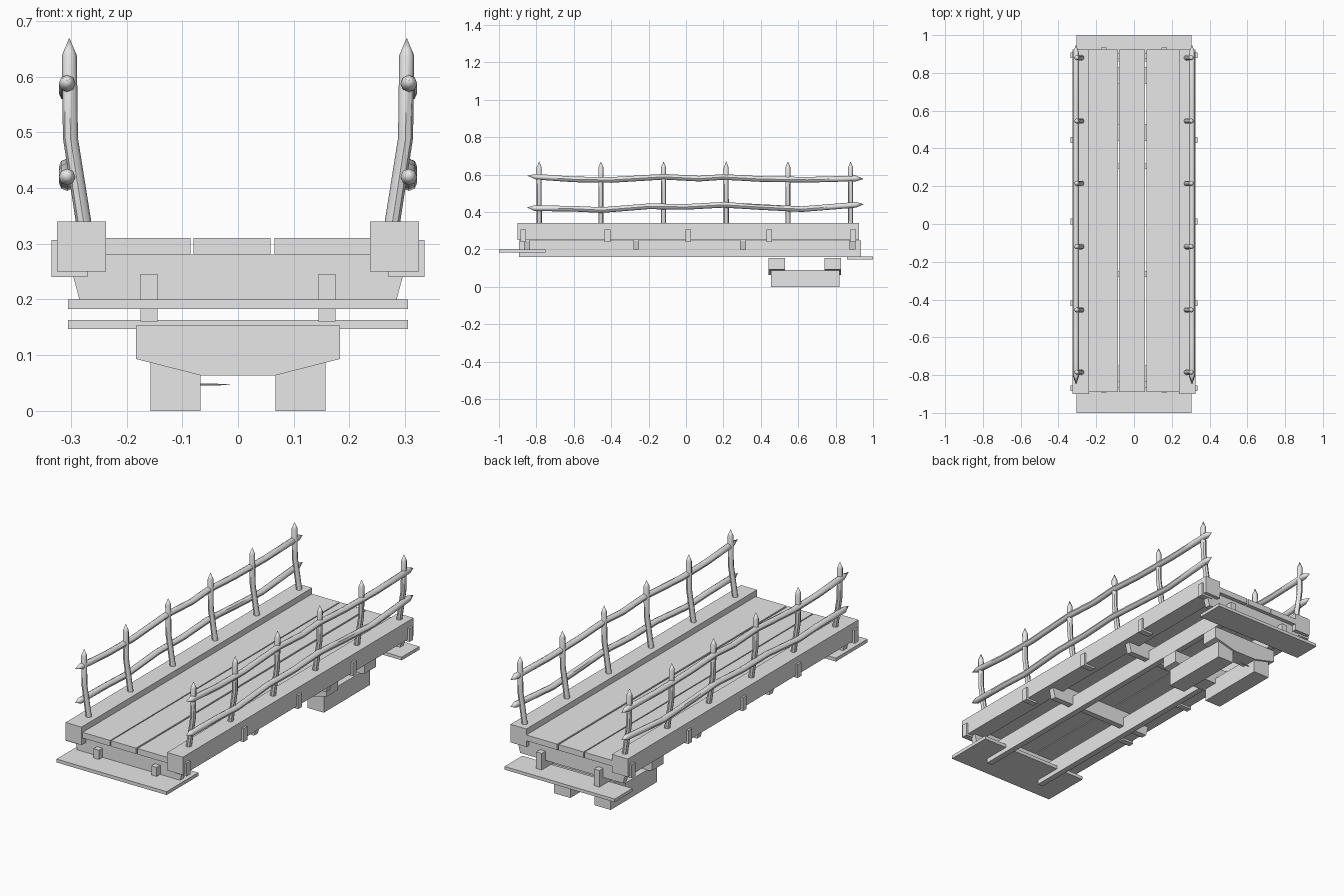
import bpy, bmesh
from mathutils import Vector
from math import cos, sin, pi

cube = bpy.data.objects.get("Cube")
if cube:
    bpy.data.objects.remove(cube, do_unlink=True)

grey = bpy.data.materials.new("plain grey")
grey.use_nodes = True
tone = (0.8, 0.8, 0.8, 1)
grey.diffuse_color = tone
grey.node_tree.nodes["Principled BSDF"].inputs["Base Color"].default_value = tone


def finish(name, bm, smooth=False):
    bmesh.ops.recalc_face_normals(bm, faces=bm.faces)
    mesh = bpy.data.meshes.new(name)
    bm.to_mesh(mesh)
    bm.free()
    mesh.materials.append(grey)
    obj = bpy.data.objects.new(name, mesh)
    bpy.context.collection.objects.link(obj)
    if smooth:
        bpy.ops.object.select_all(action='DESELECT')
        obj.select_set(True)
        bpy.context.view_layer.objects.active = obj
        bpy.ops.object.shade_smooth_by_angle(angle=pi / 4)
    return obj


def beam(name, profile, y0, y1):
    """Extrude an x-z outline along y."""
    bm = bmesh.new()
    face = bm.faces.new([bm.verts.new((x, y0, z)) for x, z in profile])
    ext = bmesh.ops.extrude_face_region(bm, geom=[face])
    moved = [v for v in ext["geom"] if isinstance(v, bmesh.types.BMVert)]
    bmesh.ops.translate(bm, verts=moved, vec=(0, y1 - y0, 0))
    return finish(name, bm)


def box(name, x0, x1, y0, y1, z0, z1):
    return beam(name, [(x0, z0), (x1, z0), (x1, z1), (x0, z1)], y0, y1)


def pole(name, path, radii, u, v, sides=8):
    """Round pole with rings spanned by u and v; zero radius makes a point."""
    bm = bmesh.new()
    u, v = Vector(u), Vector(v)
    rings = []
    for p, r in zip(path, radii):
        rings.append([bm.verts.new(Vector(p) + r * (u * cos(2 * pi * k / sides) + v * sin(2 * pi * k / sides)))
                      for k in range(sides)])
    for a, b in zip(rings, rings[1:]):
        for k in range(sides):
            n = (k + 1) % sides
            bm.faces.new((a[k], a[n], b[n], b[k]))
    bm.faces.new(rings[0])
    bm.faces.new(rings[-1])
    bmesh.ops.remove_doubles(bm, verts=bm.verts, dist=0.0005)
    return finish(name, bm, True)


# Deck planks
for i, (x0, x1) in enumerate([(-0.27, -0.085), (-0.08, 0.058), (0.066, 0.27)]):
    box(f"deck_plank_{i}", x0, x1, -0.89, 0.925, 0.281, 0.31)

# Tapered cross joists beneath the deck
for i, y in enumerate([-0.85, -0.265, 0.305, 0.89]):
    beam(f"cross_joist_{i}", [(-0.285, 0.2), (0.285, 0.2), (0.297, 0.245), (0.297, 0.281),
                              (-0.297, 0.281), (-0.297, 0.245)], y - 0.015, y + 0.015)

# Ground boards at both ends
box("front_end_board", -0.305, 0.305, -1, -0.75, 0.183, 0.2)
box("back_end_board", -0.305, 0.305, 0.86, 1, 0.147, 0.163)

# Pier: capped bearers resting on two lengthwise sleepers
for i, y in enumerate([0.485, 0.785]):
    beam(f"pier_cap_{i}", [(-0.183, 0.093), (-0.065, 0.063), (0.065, 0.063), (0.183, 0.093),
                           (0.183, 0.153), (-0.183, 0.153)], y - 0.045, y + 0.045)
pole("nail", [(-0.068, 0.78, 0.047), (-0.04, 0.78, 0.047), (-0.01, 0.78, 0.047)],
     [0.002, 0.002, 0], (0, 1, 0), (0, 0, 1), 6)

upper = [(-0.85, 0.594), (-0.8, 0.588), (-0.6, 0.574), (-0.4, 0.571), (-0.12, 0.588), (0.07, 0.578),
         (0.2, 0.587), (0.4, 0.576), (0.65, 0.572), (0.91, 0.579), (0.95, 0.576)]
lower = [(-0.85, 0.424), (-0.81, 0.42), (-0.6, 0.417), (-0.45, 0.41), (-0.2, 0.43), (0, 0.427),
         (0.2, 0.438), (0.4, 0.426), (0.62, 0.415), (0.91, 0.438), (0.95, 0.441)]

for side, s in (("left", 1), ("right", -1)):
    # Long timbers
    box(f"{side}_edge_beam", s * 0.237, s * 0.325, -0.9, 0.925, 0.25, 0.34)
    box(f"{side}_stringer", s * 0.145, s * 0.175, -0.893, 0.935, 0.16, 0.246)
    box(f"{side}_pier_sleeper", s * 0.067, s * 0.157, 0.455, 0.82, 0, 0.09)
    # Cleats gripping the edge beam
    for i, y in enumerate([-0.87, -0.42, 0.013, 0.445, 0.893]):
        box(f"{side}_cleat_{i}", s * 0.27, s * 0.335, y - 0.015, y + 0.015, 0.24, 0.307)
    # Bent pointed posts
    for i, y in enumerate([-0.785, -0.455, -0.12, 0.215, 0.545, 0.88]):
        path = [(s * x, y, z) for x, z in [(0.276, 0.33), (0.301, 0.49), (0.303, 0.638), (0.303, 0.67)]]
        pole(f"{side}_post_{i}", path, [0.014, 0.0135, 0.0135, 0], (1, 0, 0), (0, 1, 0))
    # Wavy pointed rails
    for label, line in (("upper", upper), ("lower", lower)):
        radii = [0] + [0.015] * (len(line) - 2) + [0]
        pole(f"{side}_{label}_rail", [(s * 0.307, y, z) for y, z in line], radii, (1, 0, 0), (0, 0, 1))
